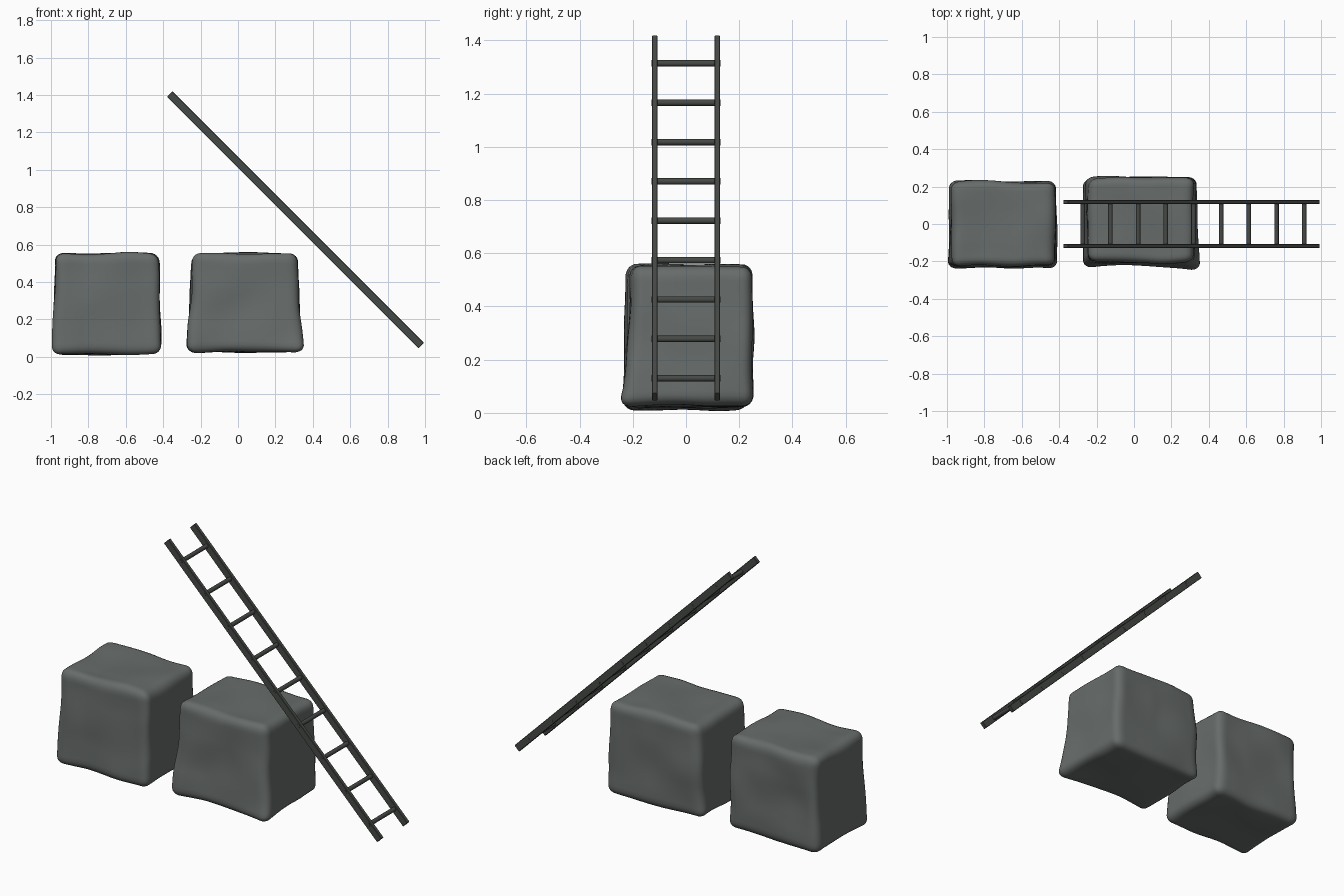
import bpy, bmesh, math
from mathutils import Vector, Matrix, noise

cube = bpy.data.objects.get("Cube")
if cube:
    bpy.data.objects.remove(cube, do_unlink=True)


def make_material(name, rgb):
    mat = bpy.data.materials.new(name)
    mat.use_nodes = True
    mat.diffuse_color = (*rgb, 1)
    mat.node_tree.nodes["Principled BSDF"].inputs["Base Color"].default_value = (*rgb, 1)
    return mat


def add_object(name, bm, mat, angle):
    bmesh.ops.recalc_face_normals(bm, faces=bm.faces)
    mesh = bpy.data.meshes.new(name)
    bm.to_mesh(mesh)
    bm.free()
    mesh.materials.append(mat)
    obj = bpy.data.objects.new(name, mesh)
    bpy.context.collection.objects.link(obj)
    bpy.ops.object.select_all(action="DESELECT")
    obj.select_set(True)
    bpy.context.view_layer.objects.active = obj
    bpy.ops.object.shade_smooth_by_angle(angle=math.radians(angle))
    return obj


stone = make_material("stone grey", (0.135, 0.15, 0.143))
dark = make_material("dark ladder grey", (0.06, 0.067, 0.06))


def mix(a, b, t):
    return a + (b - a) * t


def stone_block(name, top, low, height, flares, seed, radius=0.17):
    """Rounded, lumpy block; top and low are (x0, x1, y0, y1) outlines."""
    bm = bmesh.new()
    bmesh.ops.create_cube(bm, size=2)
    bmesh.ops.subdivide_edges(bm, edges=bm.edges, cuts=27, use_grid_fill=True)
    inner = 1 - radius
    for v in bm.verts:
        # Round the edges of the unit cube
        core = Vector([max(-inner, min(inner, c)) for c in v.co])
        p = core + (v.co - core).normalized() * radius
        u, s, w = [(c + 1) / 2 for c in p]
        spread = (1 - w) ** 1.4
        x0, x1, y0, y1 = [mix(a, b, spread) for a, b in zip(top, low)]
        q = Vector((mix(x0, x1, u), mix(y0, y1, s), mix(*height, w)))
        # Pull the worn bottom corners outwards
        for cu, cs, shift in flares:
            weight = (1 - abs(u - cu)) * (1 - abs(s - cs)) * (1 - w)
            q += Vector(shift) * weight ** 2.5
        # Gentle hand-cut unevenness
        q += 0.012 * noise.noise_vector(q * 4.5 + Vector((seed, 0, 0)))
        v.co = q
    return add_object(name, bm, stone, 60)


stone_block("right_stone_block", (-0.975, -0.425, -0.225, 0.228),
            (-0.992, -0.412, -0.23, 0.225), (0.012, 0.553),
            [(0, 0, (-0.01, -0.01, 0)), (1, 0, (0, -0.015, 0.01))], 3)
stone_block("middle_stone_block", (-0.24, 0.32, -0.205, 0.25),
            (-0.28, 0.34, -0.21, 0.248), (0.025, 0.553),
            [(1, 0, (0.015, -0.055, 0)), (0, 0, (0, -0.03, 0))], 8)

# Ladder axis, leaning at about 45 degrees
upper, lower = Vector((-0.365, 0, 1.405)), Vector((0.98, 0, 0.06))
middle, length = (upper + lower) / 2, (upper - lower).length
lean = Matrix.Rotation(math.radians(-45), 4, "Y")
rail_y, rail_width, rail_depth = 0.117, 0.021, 0.04

for side, name in ((1, "back_rail"), (-1, "front_rail")):
    bm = bmesh.new()
    place = Matrix.Translation(middle + Vector((0, side * rail_y, 0))) @ lean
    bmesh.ops.create_cube(bm, size=1, matrix=place @ Matrix.Diagonal(
        (rail_depth, rail_width, length, 1)))
    bmesh.ops.bevel(bm, geom=bm.edges[:], offset=0.002, segments=1, affect="EDGES")
    add_object(name, bm, dark, 30)

# Round rungs whose ends just show through the rails
turn = Matrix.Rotation(math.radians(90), 4, "X")
for i in range(9):
    z = 0.13 + i * 0.148
    bm = bmesh.new()
    bmesh.ops.create_cone(bm, cap_ends=True, segments=16, radius1=0.012, radius2=0.012,
                          depth=2 * rail_y + rail_width + 0.003,
                          matrix=Matrix.Translation((1.04 - z, 0, z)) @ turn)
    add_object(f"rung_{i + 1}", bm, dark, 40)
